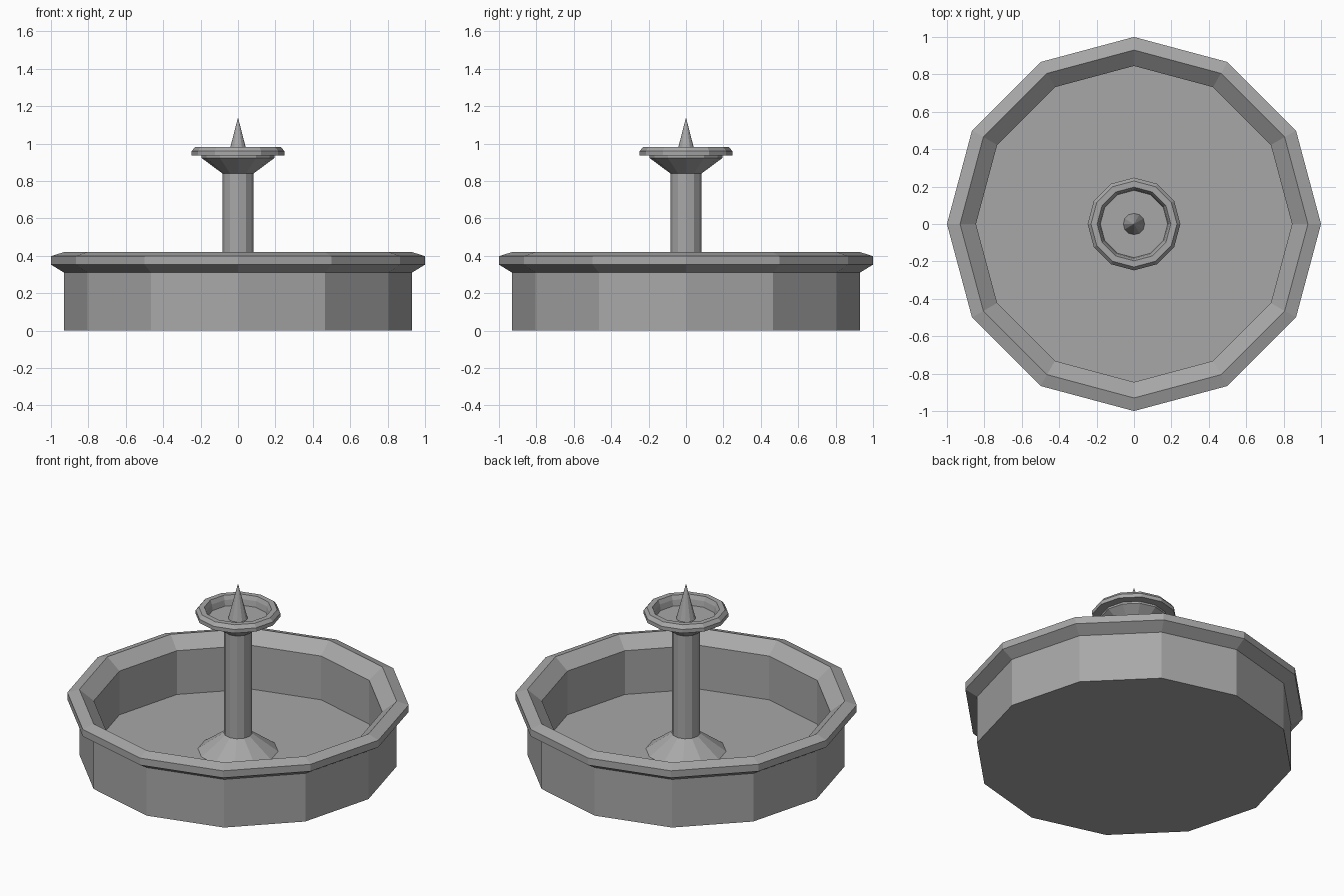
import bpy
import bmesh
from math import cos, sin, pi

cube = bpy.data.objects.get("Cube")
if cube:
    bpy.data.objects.remove(cube, do_unlink=True)

SIDES = 12

stone = bpy.data.materials.new("grey_stone")
stone.use_nodes = True
GREY = (0.39, 0.39, 0.39, 1)
stone.diffuse_color = GREY
stone.node_tree.nodes["Principled BSDF"].inputs["Base Color"].default_value = GREY


def lathe(name, profile):
    """Turn a (radius, height) profile into a closed, flat-shaded twelve-sided solid."""
    bm = bmesh.new()
    rings = []
    for r, z in profile:
        if r == 0:
            rings.append([bm.verts.new((0, 0, z))] * SIDES)
        else:
            rings.append([bm.verts.new((r * cos(2 * pi * i / SIDES),
                                        r * sin(2 * pi * i / SIDES), z))
                          for i in range(SIDES)])
    for low, high in zip(rings, rings[1:]):
        for i in range(SIDES):
            j = (i + 1) % SIDES
            corners = list(dict.fromkeys((low[i], low[j], high[j], high[i])))
            bm.faces.new(corners)
    # Cap the open ends with single flat polygons
    for ring, (r, z) in ((rings[0], profile[0]), (rings[-1], profile[-1])):
        if r > 0:
            bm.faces.new(ring)
    bmesh.ops.recalc_face_normals(bm, faces=bm.faces)
    mesh = bpy.data.meshes.new(name)
    bm.to_mesh(mesh)
    bm.free()
    mesh.materials.append(stone)
    obj = bpy.data.objects.new(name, mesh)
    bpy.context.collection.objects.link(obj)


# Wide basin: overhanging rim, bevelled inner lip and upright inner wall
lathe("basin", [(0.93, 0), (0.93, 0.31), (1.0, 0.353), (1.0, 0.398),
                (0.93, 0.42), (0.845, 0.35), (0.845, 0.068)])

# Column with a flared foot
lathe("column", [(0.235, 0.068), (0.083, 0.178), (0.083, 0.845)])

# Small upper bowl with a flared underside and a chunky lip
lathe("upper_bowl", [(0.083, 0.84), (0.195, 0.923), (0.195, 0.935),
                     (0.248, 0.935), (0.248, 0.959), (0.23, 0.981),
                     (0.197, 0.981), (0.186, 0.955), (0.18, 0.918)])

# Pointed spout
lathe("spout", [(0.057, 0.918), (0, 1.14)])
